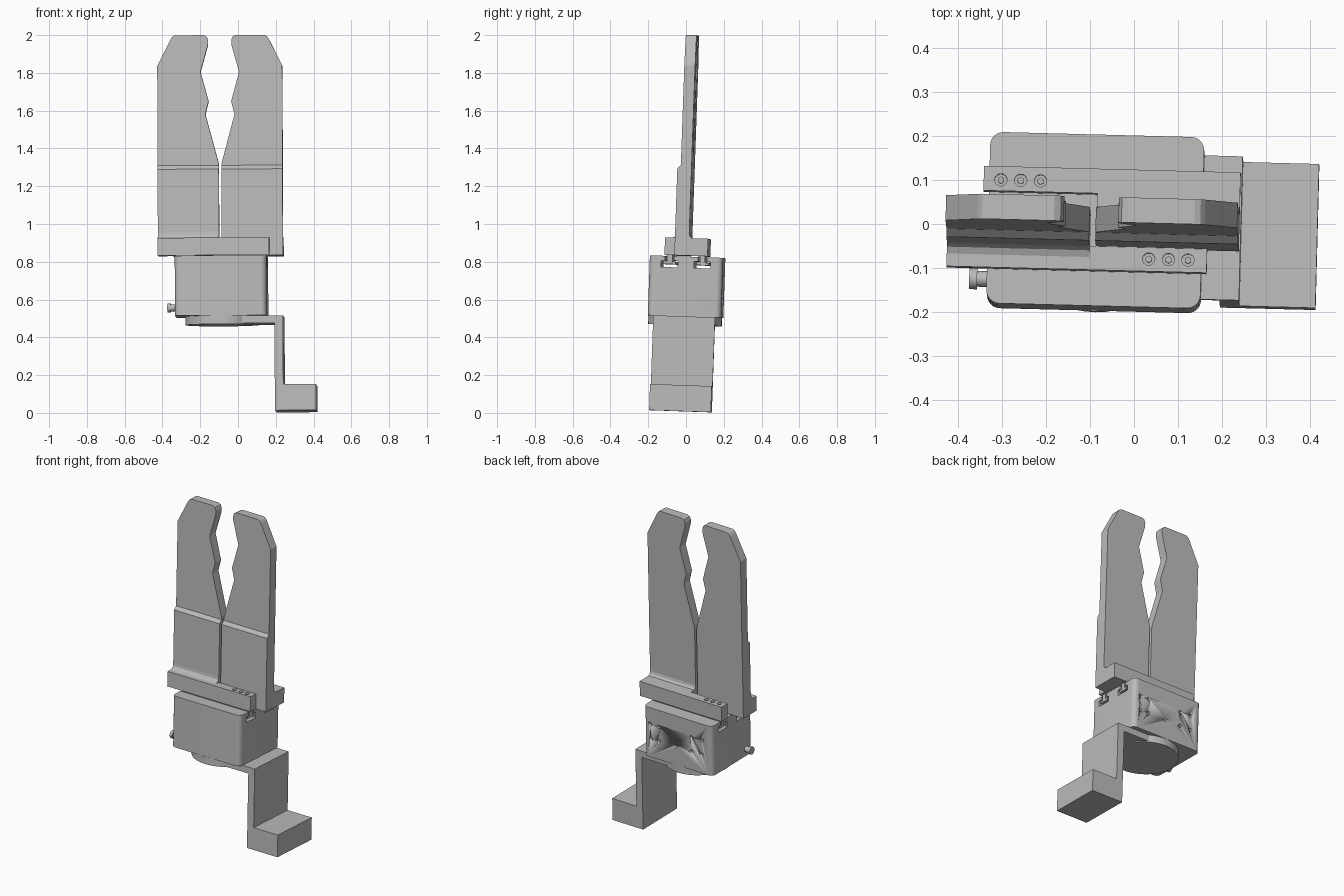
import bpy, bmesh
from math import radians
from mathutils import Matrix, Vector

cube = bpy.data.objects.get("Cube")
if cube:
    bpy.data.objects.remove(cube, do_unlink=True)

GREY = (0.5, 0.5, 0.5, 1)
mat = bpy.data.materials.new("plain grey")
mat.use_nodes = True
mat.diffuse_color = GREY
mat.node_tree.nodes["Principled BSDF"].inputs["Base Color"].default_value = GREY

# The whole assembly leans slightly
POSE = (Matrix.Translation((0, 0, 1)) @ Matrix.Rotation(radians(-1.5), 4, 'Z')
        @ Matrix.Rotation(radians(-2), 4, 'X') @ Matrix.Rotation(radians(-0.3), 4, 'Y')
        @ Matrix.Translation((0, 0, -1)))


def finish(name, bm, smooth=False):
    bmesh.ops.recalc_face_normals(bm, faces=bm.faces)
    me = bpy.data.meshes.new(name)
    bm.to_mesh(me)
    bm.free()
    me.materials.append(mat)
    ob = bpy.data.objects.new(name, me)
    bpy.context.collection.objects.link(ob)
    ob.matrix_world = POSE
    if smooth:
        bpy.ops.object.select_all(action='DESELECT')
        ob.select_set(True)
        bpy.context.view_layer.objects.active = ob
        bpy.ops.object.shade_smooth_by_angle(angle=radians(35))
    return ob


def extrude(name, pts, axis, a, b, smooth=False):
    """Extrude a 2D profile along x, y or z from a to b."""
    place = {'X': lambda u, v: (a, u, v), 'Y': lambda u, v: (u, a, v),
             'Z': lambda u, v: (u, v, a)}[axis]
    bm = bmesh.new()
    face = bm.faces.new([bm.verts.new(place(u, v)) for u, v in pts])
    out = bmesh.ops.extrude_face_region(bm, geom=[face])
    verts = [g for g in out["geom"] if isinstance(g, bmesh.types.BMVert)]
    step = Vector([(b - a) * (c == axis) for c in "XYZ"])
    bmesh.ops.translate(bm, verts=verts, vec=step)
    return finish(name, bm, smooth)


def box(name, x, y, z, round_corners=0):
    bm = bmesh.new()
    bmesh.ops.create_cube(bm, size=1)
    for v in bm.verts:
        v.co = [lo + (c + 0.5) * (hi - lo) for c, (lo, hi) in zip(v.co, (x, y, z))]
    if round_corners:
        edges = [e for e in bm.edges if abs(e.verts[0].co.z - e.verts[1].co.z) > 0.01]
        bmesh.ops.bevel(bm, geom=edges, offset=round_corners, segments=6,
                        profile=0.5, affect='EDGES')
    return finish(name, bm, bool(round_corners))


def cylinder(name, centre, radius, depth, axis='Z', sides=16):
    turn = {'X': Matrix.Rotation(radians(90), 4, 'Y'),
            'Y': Matrix.Rotation(radians(90), 4, 'X'), 'Z': Matrix()}[axis]
    bm = bmesh.new()
    bmesh.ops.create_cone(bm, cap_ends=True, segments=sides, radius1=radius,
                          radius2=radius, depth=depth, matrix=Matrix.Translation(centre) @ turn)
    return finish(name, bm, True)


def cut(target, cutter):
    mod = target.modifiers.new("cut", 'BOOLEAN')
    mod.operation = 'DIFFERENCE'
    mod.solver = 'EXACT'
    mod.object = cutter
    cutter.hide_render = True
    cutter.hide_viewport = True
    cutter.display_type = 'WIRE'


def tee(y, neck, foot, low, mid, top):
    return [(y - foot, low), (y + foot, low), (y + foot, mid), (y + neck, mid),
            (y + neck, top), (y - neck, top), (y - neck, mid), (y - foot, mid)]


# Actuator housing with two T slots
body = box("gripper_body", (-0.332, 0.154), (-0.182, 0.207), (0.51, 0.827), 0.03)
MID_Y = 0.011
for side, label in ((-1, "front"), (1, "rear")):
    y = MID_Y + side * 0.087
    cut(body, extrude(label + "_slot_cutter", tee(y, 0.024, 0.044, 0.768, 0.803, 0.85),
                      'X', -0.5, 0.5))
    ends = (-0.42, 0.165) if side < 0 else (-0.343, 0.236)
    extrude(label + "_slider", tee(y, 0.014, 0.032, 0.784, 0.798, 0.84), 'X',
            max(ends[0], -0.33), min(ends[1], 0.152))

# Screws on the back of the housing
for x in (0.106, 0.048, -0.073, -0.185, -0.257):
    for z in (0.72, 0.63):
        if x == -0.073 and z > 0.7:
            continue
        cut(body, cylinder("back_hole_cutter", (x, 0.207, z), 0.011, 0.03, 'Y', 12))

# Cable connector
cylinder("connector_neck", (-0.342, -0.118, 0.553), 0.018, 0.03, 'X')
cylinder("connector_cap", (-0.364, -0.118, 0.553), 0.024, 0.018, 'X')

# Jaw bases: side profiles running along x
CX, HALF, GAP = -0.0925, 0.331, 0.007
step = [(-0.05, 1.29), (-0.032, 1.31), (0.025, 1.31)]
extrude("right_jaw_base",
        [(0.025, 0.832), (-0.104, 0.832), (-0.104, 0.925), (-0.075, 0.925), (-0.06, 0.931),
         (-0.052, 0.942), (-0.05, 0.958)] + step, 'X', CX - HALF, CX - GAP)
extrude("left_jaw_base",
        [(-0.05, 0.832)] + step + [(0.025, 0.95), (0.029, 0.935), (0.04, 0.925),
                                   (0.126, 0.925), (0.126, 0.832)], 'X', CX + GAP, CX + HALF)

# Rail extensions with counterbored screws
rails = (("front", (CX - GAP, 0.167), (-0.104, -0.05), (0.035, 0.08, 0.124), -0.076),
         ("rear", (-0.344, CX + GAP), (0.07, 0.126), (-0.305, -0.26, -0.215), 0.095))
for label, x, y, holes, hy in rails:
    rail = box(label + "_rail", x, y, (0.832, 0.925))
    for hx in holes:
        cut(rail, cylinder(label + "_hole_cutter", (hx, hy, 0.925), 0.014, 0.05))
        cylinder(label + "_rail_screw", (hx, hy, 0.906), 0.008, 0.016, 'Z', 6)

# Notched fingers, mirrored about the gap
finger = [(GAP, 1.31), (0.01, 1.33), (0.077, 1.58), (0.06, 1.65), (0.102, 1.805),
          (0.062, 1.95), (0.062, 1.975), (0.069, 1.992), (0.084, 2.0), (0.235, 2.0),
          (0.248, 1.995), (0.258, 1.983), (HALF, 1.838), (HALF, 1.31)]
for side, label in ((-1, "right"), (1, "left")):
    extrude(label + "_finger", [(CX + side * u, v) for u, v in finger], 'Y', -0.032, 0.025)

# Mounting flange and stepped bracket
cylinder("flange_disc", (-0.086, 0.011, 0.4875), 0.195, 0.045, 'Z', 48)
extrude("bracket", [(-0.086, 0.51), (0.24, 0.51), (0.24, 0.145), (0.412, 0.145),
                    (0.412, 0.007), (0.195, 0.007), (0.195, 0.47), (-0.086, 0.47)],
        'Y', -0.15, 0.177)
